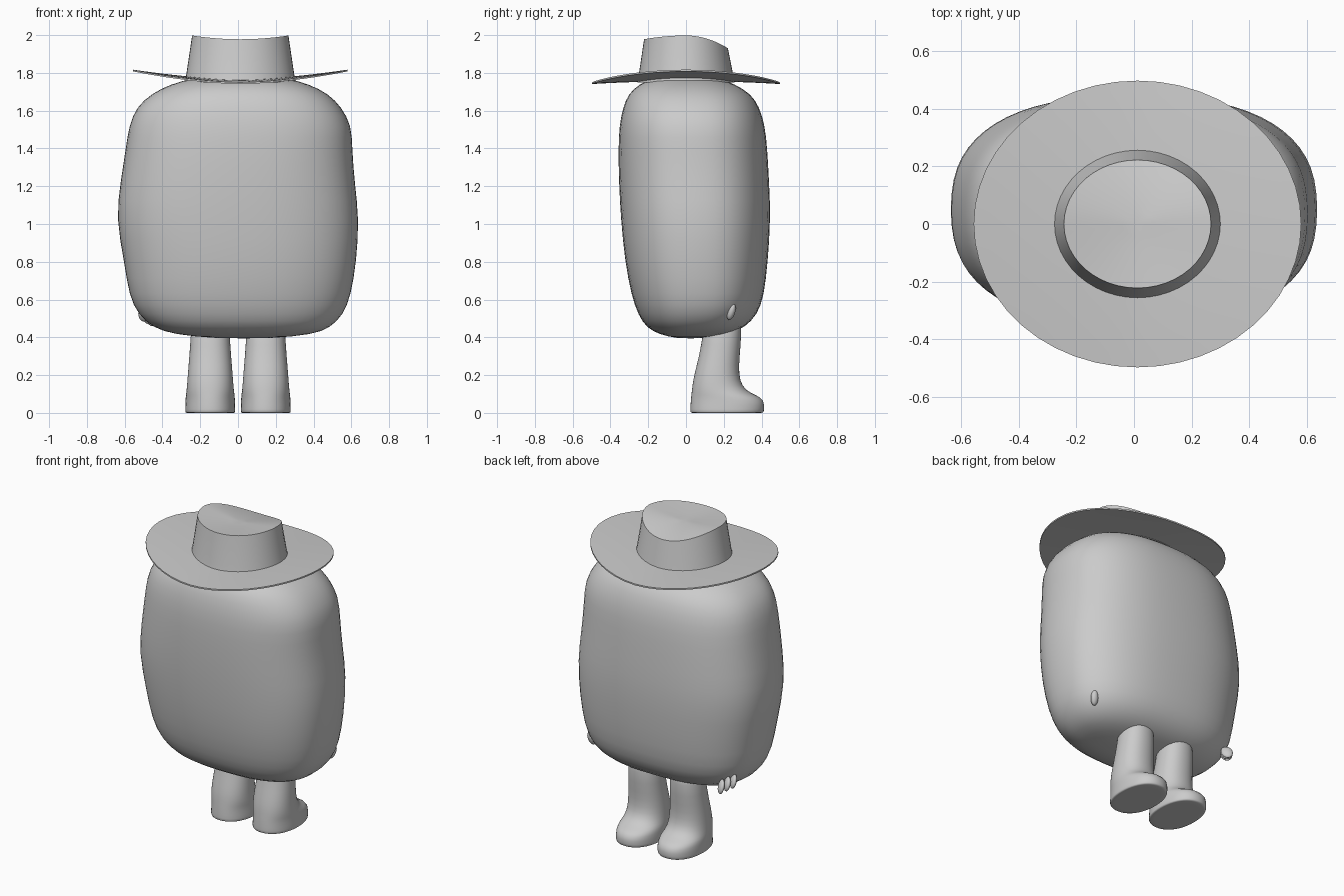
import bpy, bmesh
from math import sin, cos, pi
from mathutils import Matrix, Vector, Euler

cube = bpy.data.objects.get("Cube")
if cube:
    bpy.data.objects.remove(cube, do_unlink=True)

grey = bpy.data.materials.new("plain grey")
grey.use_nodes = True
colour = (0.6, 0.6, 0.6, 1)
grey.diffuse_color = colour
grey.node_tree.nodes["Principled BSDF"].inputs["Base Color"].default_value = colour


def ring(x0, x1, y0, y1, height, power=2.0, count=32):
    """Superellipse ring filling a box; height is a number or a function of the unit direction."""
    points = []
    for i in range(count):
        angle = 2 * pi * i / count
        c, s = cos(angle), sin(angle)
        u = abs(c) ** (2 / power) * (1 if c > 0 else -1)
        v = abs(s) ** (2 / power) * (1 if s > 0 else -1)
        z = height(c, s) if callable(height) else height
        points.append(((x0 + x1) / 2 + u * (x1 - x0) / 2,
                       (y0 + y1) / 2 + v * (y1 - y0) / 2, z))
    return points


def finish(name, bm, subdivide=0):
    bmesh.ops.recalc_face_normals(bm, faces=bm.faces)
    mesh = bpy.data.meshes.new(name)
    bm.to_mesh(mesh)
    bm.free()
    mesh.materials.append(grey)
    obj = bpy.data.objects.new(name, mesh)
    bpy.context.collection.objects.link(obj)
    bpy.ops.object.select_all(action="DESELECT")
    obj.select_set(True)
    bpy.context.view_layer.objects.active = obj
    if subdivide:
        mesh.polygons.foreach_set("use_smooth", [True] * len(mesh.polygons))
        modifier = obj.modifiers.new("smooth surface", "SUBSURF")
        modifier.levels = modifier.render_levels = subdivide
    else:
        bpy.ops.object.shade_smooth_by_angle(angle=0.6)
    return obj


def loft(name, rings, subdivide=0, closed=False):
    """Skin a stack of rings; cap the ends with fans, or join the last ring to the first."""
    bm = bmesh.new()
    loops = [[bm.verts.new(p) for p in points] for points in rings]
    pairs = list(zip(loops, loops[1:]))
    if closed:
        pairs.append((loops[-1], loops[0]))
    for low, high in pairs:
        for i in range(len(low)):
            j = (i + 1) % len(low)
            bm.faces.new((low[i], low[j], high[j], high[i]))
    if not closed:
        for loop in (loops[0], loops[-1]):
            centre = sum((v.co for v in loop), Vector()) / len(loop)
            tip = bm.verts.new(centre)
            for i in range(len(loop)):
                bm.faces.new((loop[i], loop[(i + 1) % len(loop)], tip))
    return finish(name, bm, subdivide)


# Body: lumpy rounded block (height, left edge, right edge, front, back)
body_sections = [
    (0.395, -0.12, 0.18, -0.05, 0.10),
    (0.415, -0.34, 0.40, -0.14, 0.22),
    (0.45, -0.45, 0.49, -0.21, 0.31),
    (0.52, -0.53, 0.56, -0.255, 0.38),
    (0.62, -0.58, 0.60, -0.29, 0.415),
    (0.8, -0.605, 0.63, -0.325, 0.435),
    (1.03, -0.65, 0.645, -0.347, 0.45),
    (1.22, -0.625, 0.62, -0.357, 0.442),
    (1.4, -0.597, 0.607, -0.36, 0.432),
    (1.52, -0.58, 0.605, -0.355, 0.42),
    (1.62, -0.54, 0.55, -0.335, 0.39),
    (1.69, -0.46, 0.48, -0.305, 0.345),
    (1.74, -0.36, 0.38, -0.25, 0.26),
    (1.775, -0.23, 0.25, -0.17, 0.17),
    (1.79, -0.1, 0.12, -0.08, 0.08),
]
loft("body", [ring(x0, x1, y0, y1, z, power=2.5)
              for z, x0, x1, y0, y1 in body_sections], subdivide=1)

# Legs with boots: (height, half width, heel, toe)
leg_sections = [
    (0, 0.12, 0.04, 0.39),
    (0, 0.133, 0.021, 0.412),
    (0.012, 0.134, 0.02, 0.415),
    (0.07, 0.132, 0.024, 0.418),
    (0.095, 0.13, 0.027, 0.37),
    (0.12, 0.126, 0.03, 0.315),
    (0.17, 0.122, 0.036, 0.285),
    (0.25, 0.116, 0.055, 0.28),
    (0.35, 0.107, 0.08, 0.29),
    (0.52, 0.1, 0.1, 0.3),
]
for side, x in (("left", 0.147), ("right", -0.147)):
    loft(side + "_leg", [ring(x - w, x + w, y0, y1, z, power=2.2, count=24)
                         for z, w, y0, y1 in leg_sections], subdivide=1)


# Fingertips poking out of the body near its lower back corners
def finger(name, place, size, tilt):
    bm = bmesh.new()
    bmesh.ops.create_uvsphere(bm, u_segments=12, v_segments=8, radius=1)
    bm.transform(Matrix.LocRotScale(Vector(place), Euler(tilt), Vector(size)))
    finish(name, bm, subdivide=1)


finger("left_thumb", (0.5, 0.24, 0.535), (0.025, 0.022, 0.046), (-0.3, 0.2, 0))
for i in range(3):
    finger(f"right_finger_{i + 1}", (-0.5 + 0.022 * i, 0.235 + 0.03 * i, 0.525 - 0.012 * i),
           (0.036, 0.018, 0.045), (0.3, 0.35, -0.6))

# Hat brim: thin oval sheet with its sides curled up
HAT_X = 0.012


def oval(rx, ry, height):
    return ring(HAT_X - rx, HAT_X + rx, -ry, ry, height, count=48)


def brim_ring(t, lift):
    rx, ry = 0.28 + 0.288 * t, 0.245 + 0.252 * t

    def height(c, s):
        across, along = abs(c) * rx / 0.568, abs(s) * ry / 0.497
        return 1.756 + 0.052 * across ** 1.6 - 0.015 * along ** 2 + lift
    return oval(rx, ry, height)


steps = [i / 6 for i in range(7)]
loft("hat_brim", [brim_ring(t, 0) for t in steps]
     + [brim_ring(t, 0.009) for t in reversed(steps)], closed=True)


# Hat crown: tapered wall, sloping rim, dished top
def rim(c, s):
    return 1.998 - (0.068 if s > 0 else 0.02) * s * s


def dished(t):
    return lambda c, s: 1.968 + (rim(c, s) - 1.968) * t ** 1.5


crown = [oval(0.294, 0.258, 1.75), oval(0.286, 0.25, 1.79)]
crown += [oval(0.255 * t, 0.222 * t, dished(t)) for t in (1, 0.8, 0.6, 0.4, 0.2)]
loft("hat_crown", crown)
